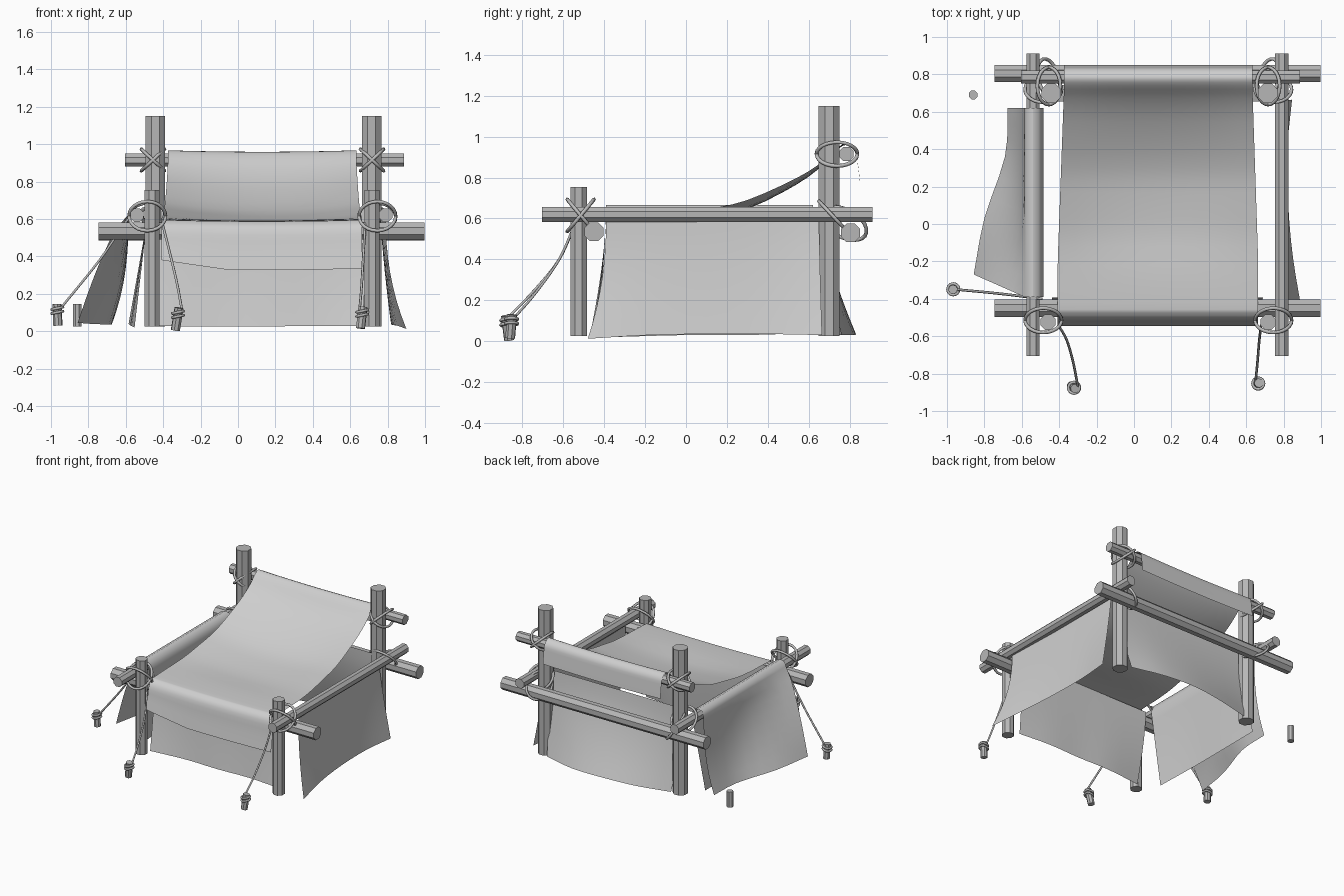
import bpy, bmesh, math
from mathutils import Vector

if "Cube" in bpy.data.objects:
    bpy.data.objects.remove(bpy.data.objects["Cube"])


def material(name, value):
    m = bpy.data.materials.new(name)
    m.use_nodes = True
    col = (value, value, value, 1)
    m.diffuse_color = col
    m.node_tree.nodes["Principled BSDF"].inputs["Base Color"].default_value = col
    return m


CLOTH = material("pale cloth", 0.62)
WOOD = material("grey wood", 0.47)
ROPE = material("grey rope", 0.5)


def add_mesh(name, verts, faces, mat, smooth=False):
    me = bpy.data.meshes.new(name)
    me.from_pydata([tuple(v) for v in verts], [], faces)
    me.materials.append(mat)
    if smooth:
        me.polygons.foreach_set("use_smooth", [True] * len(me.polygons))
    ob = bpy.data.objects.new(name, me)
    bpy.context.collection.objects.link(ob)
    return ob


def pole(name, a, b, r, sides=8):
    """Straight faceted pole from a to b."""
    a, b = Vector(a), Vector(b)
    rot = (b - a).to_track_quat("Z", "Y")
    ring = [rot @ Vector((r * math.cos(t), r * math.sin(t), 0))
            for t in (2 * math.pi * (i + 0.5) / sides for i in range(sides))]
    verts = [a + p for p in ring] + [b + p for p in ring]
    faces = [(i, (i + 1) % sides, sides + (i + 1) % sides, sides + i) for i in range(sides)]
    faces += [tuple(reversed(range(sides))), tuple(range(sides, 2 * sides))]
    return add_mesh(name, verts, faces, WOOD)


def rope(name, pts, r, cyclic=False):
    """Round rope through the given points."""
    cu = bpy.data.curves.new(name, "CURVE")
    cu.dimensions = "3D"
    cu.bevel_depth = r
    cu.bevel_resolution = 1
    cu.use_fill_caps = True
    sp = cu.splines.new("POLY")
    sp.points.add(len(pts) - 1)
    for p, co in zip(sp.points, pts):
        p.co = (*co, 1)
    sp.use_cyclic_u = cyclic
    cu.materials.append(ROPE)
    ob = bpy.data.objects.new(name, cu)
    bpy.context.collection.objects.link(ob)
    return ob


def ring(name, centre, u, v, r=0.0095):
    """Elliptical rope loop spanned by the half axes u and v."""
    c, u, v = Vector(centre), Vector(u), Vector(v)
    steps = [2 * math.pi * i / 24 for i in range(24)]
    rope(name, [c + u * math.cos(t) + v * math.sin(t) for t in steps], r, True)


def smooth_path(pts, n):
    """Catmull-Rom points through pts, n steps per span."""
    p = [Vector(q) for q in pts]
    p = [2 * p[0] - p[1]] + p + [2 * p[-1] - p[-2]]
    out = []
    for i in range(1, len(p) - 2):
        a, b, c, d = p[i - 1:i + 3]
        for t in (k / n for k in range(n)):
            out.append(b + 0.5 * t * (c - a + t * (2 * a - 5 * b + 4 * c - d
                       + t * (3 * b - 3 * c + d - a))))
    return out + [p[-2]]


def sheet(name, rows):
    """Cloth surface through rows of points."""
    w = len(rows[0])
    verts = [v for row in rows for v in row]
    faces = [(j * w + i, j * w + i + 1, (j + 1) * w + i + 1, (j + 1) * w + i)
             for j in range(len(rows) - 1) for i in range(w - 1)]
    return add_mesh(name, verts, faces, CLOTH, True)


def hanging(name, over, start, end, hem, bends, n=8):
    """Panel hung from a straight line: 'over' offsets wrap it, then the cloth falls to the hem.
    The bends set how late each end flares out."""
    hem = smooth_path(hem, 3)
    w = len(hem)
    start, end = Vector(start), Vector(end)
    bar = [start.lerp(end, i / (w - 1)) for i in range(w)]
    rows = [[b + Vector(o) for b in bar] for o in over]
    top = rows[-1]
    for k in range(1, n + 1):
        t = k / n
        row = []
        for i, (a, b) in enumerate(zip(top, hem)):
            f = i / (w - 1)
            side = t ** (bends[0] * (1 - f) + bends[1] * f)
            row.append((a.x + (b.x - a.x) * side, a.y + (b.y - a.y) * side, a.z + (b.z - a.z) * t))
        rows.append(row)
    return sheet(name, rows)


# Posts, front pair short and back pair tall
for side, fx, bx in (("right", -0.46, -0.442), ("left", 0.717, 0.715)):
    pole(f"front_post_{side}", (fx, -0.525, 0.025), (fx, -0.525, 0.755), 0.044)
    pole(f"back_post_{side}", (bx, 0.70, 0.025), (bx, 0.70, 1.15), 0.056)

# Rails and crossbars
for side, x in (("right", -0.54), ("left", 0.79)):
    pole(f"side_rail_{side}", (x, -0.705, 0.62), (x, 0.912, 0.62), 0.039)
pole("front_crossbar", (-0.745, -0.45, 0.535), (0.997, -0.45, 0.535), 0.05)
pole("back_crossbar", (-0.745, 0.805, 0.53), (0.997, 0.805, 0.53), 0.05)
pole("top_crossbar", (-0.604, 0.785, 0.915), (0.887, 0.785, 0.915), 0.038)

# Rope lashings at every joint
for side, x, s in (("right", -0.485, -1), ("left", 0.745, 1)):
    bx = -0.455 if s < 0 else 0.717
    for k in (-1, 1):
        ring(f"front_lashing_{side}", (x, -0.515, 0.615), (0.098, 0, 0), (0, 0.065 * k, 0.078))
        ring(f"top_lashing_{side}", (bx, 0.738, 0.915), (0, 0.10, 0), (0.062 * k, 0, 0.058))
    ring(f"rail_lashing_{side}", (x, 0.72, 0.61), (0.098, 0, 0), (0, 0.07, -0.075))
    ring(f"back_lashing_{side}", (bx, 0.775, 0.575), (0, 0.10, -0.06), (0.06 * s, 0.04, 0.055))

# Canopy draped over the top and front crossbars, sagging between its long edges
profile = [(0.85, 0.79), (0.84, 0.87), (0.828, 0.935), (0.785, 0.967), (0.74, 0.945),
           (0.67, 0.88), (0.545, 0.80), (0.3, 0.69), (0.1, 0.645), (-0.12, 0.61),
           (-0.42, 0.597), (-0.475, 0.588), (-0.51, 0.548), (-0.525, 0.45), (-0.545, 0.335)]
path = smooth_path([(0, y, z) for y, z in profile], 3)
rows = []
for j, p in enumerate(path):
    t = min(1, max(0, (0.7 - p.y) / 0.9))
    x0, x1 = -0.375 - 0.033 * t, 0.634 + 0.03 * t
    tail = max(0, (j - len(path) + 7) / 6)
    depth = 0.008 + 0.036 * max(0, 1 - ((p.y - 0.25) / 0.5) ** 2)
    row = []
    for i in range(13):
        f = i / 12
        lift = 0.045 * tail * max(0, 1 - 3 * f)
        row.append((x0 + (x1 - x0) * f, p.y, p.z - depth * (1 - (2 * f - 1) ** 2) + lift))
    rows.append(row)
sheet("canopy", rows)

# Double side panel thrown over the right rail: flared outer half, straight inner half
ridge = [(0, 0.046), (-0.03, 0.038), (-0.045, 0.005)]
rail_ends = (-0.54, 0.62, 0.62), (-0.54, -0.39, 0.62)
hanging("side_panel_right_outer", [(x, 0, z) for x, z in ridge], *rail_ends,
        [(-0.675, 0.62, 0.035), (-0.69, 0.36, 0.035), (-0.80, 0.03, 0.04), (-0.857, -0.27, 0.045)],
        (2.5, 0.7))
hanging("side_panel_right_inner", [(-x, 0, z) for x, z in ridge] + [(0.055, 0, -0.02)], *rail_ends,
        [(-0.585, 0.60, 0.04), (-0.575, 0.3, 0.03), (-0.575, 0, 0.03), (-0.553, -0.37, 0.02)],
        (1, 1))

# Left side panel hung inside its bare rail
hanging("side_panel_left", [(0, 0, 0)], (0.755, 0.65, 0.61), (0.79, -0.39, 0.61),
        [(0.845, 0.665, 0.03), (0.82, 0.4, 0.035), (0.825, 0.1, 0.035), (0.85, -0.18, 0.03),
         (0.90, -0.48, 0.012)], (1.2, 2.2))

# Front and back panels hung inside the crossbars
hanging("front_panel", [(0, 0, 0)], (-0.44, -0.393, 0.585), (0.69, -0.393, 0.585),
        [(-0.425, -0.47, 0.027), (-0.13, -0.44, 0.025), (0.13, -0.445, 0.025), (0.4, -0.44, 0.028),
         (0.665, -0.46, 0.028)], (1.5, 1.5))
hanging("back_panel", [(0, 0, 0)], (-0.44, 0.655, 0.655), (0.72, 0.655, 0.655),
        [(-0.39, 0.74, 0.03), (-0.13, 0.80, 0.03), (0.13, 0.83, 0.035), (0.4, 0.82, 0.03),
         (0.66, 0.76, 0.03)], (1.5, 1.5))

# Ground stakes with coils and guy ropes
stakes = [("side", (-0.963, -0.347, 0.03), (-0.968, -0.35, 0.145),
           [(-0.95, -0.35, 0.12), (-0.74, -0.37, 0.38), (-0.57, -0.39, 0.62), (-0.49, -0.40, 0.65)]),
          ("front_right", (-0.335, -0.865, 0.005), (-0.315, -0.88, 0.125),
           [(-0.30, -0.87, 0.115), (-0.325, -0.74, 0.25), (-0.36, -0.62, 0.40), (-0.405, -0.54, 0.58)]),
          ("front_left", (0.655, -0.86, 0.015), (0.668, -0.85, 0.13),
           [(0.65, -0.84, 0.115), (0.66, -0.74, 0.23), (0.67, -0.62, 0.40), (0.68, -0.54, 0.58)]),
          ("back_right", (-0.86, 0.69, 0.025), (-0.86, 0.69, 0.145), None)]
for label, a, b, guy in stakes:
    pole(f"stake_{label}", a, b, 0.025)
    if guy:
        mid = Vector(a).lerp(Vector(b), 0.7)
        for dz in (-0.01, 0.012):
            ring(f"stake_coil_{label}", mid + Vector((0, 0, dz)), (0.03, 0, 0.006), (0, 0.03, 0), 0.008)
        rope(f"guy_rope_{label}", smooth_path(guy, 6), 0.007)
